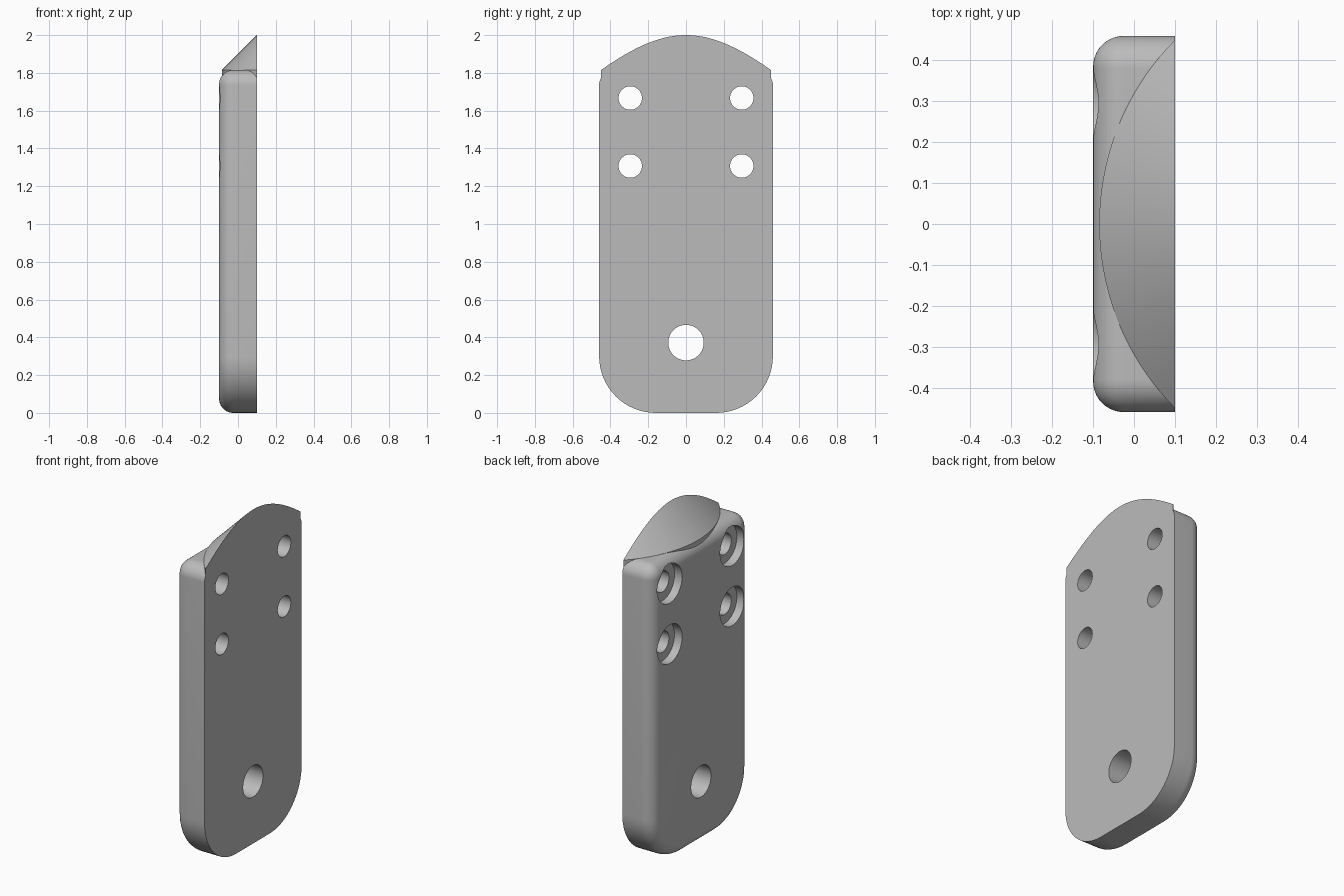
import bpy, bmesh
from math import sin, cos, pi, radians

if "Cube" in bpy.data.objects:
    bpy.data.objects.remove(bpy.data.objects["Cube"])

HALF_W, TOP, FACE, BACK = 0.46, 1.815, 0.10, -0.10
FILLET = 0.075

grey = bpy.data.materials.new("plain grey")
grey.use_nodes = True
grey.diffuse_color = (0.5, 0.5, 0.5, 1)
grey.node_tree.nodes["Principled BSDF"].inputs["Base Color"].default_value = (0.5, 0.5, 0.5, 1)


def loft(name, rings):
    """Closed solid through a list of rings with equal point counts."""
    bm = bmesh.new()
    loops = [[bm.verts.new(p) for p in ring] for ring in rings]
    n = len(loops[0])
    for a, b in zip(loops, loops[1:]):
        for i in range(n):
            j = (i + 1) % n
            bm.faces.new((a[i], a[j], b[j], b[i]))
    bm.faces.new(loops[0])
    bm.faces.new(loops[-1])
    bmesh.ops.recalc_face_normals(bm, faces=bm.faces)
    mesh = bpy.data.meshes.new(name)
    bm.to_mesh(mesh)
    bm.free()
    mesh.materials.append(grey)
    ob = bpy.data.objects.new(name, mesh)
    bpy.context.collection.objects.link(ob)
    return ob


def outline(x, inset):
    """Rounded outline: small radius on top corners, large on bottom ones."""
    pts = []
    corners = ((1, 1, 0.08), (-1, 1, 0.08), (-1, -1, 0.30), (1, -1, 0.30))
    for q, (sy, sz, r) in enumerate(corners):
        cy = sy * (HALF_W - r)
        cz = TOP - r if sz > 0 else r
        for k in range(17):
            a = (q + k / 16) * pi / 2
            pts.append((x, cy + (r - inset) * cos(a), cz + (r - inset) * sin(a)))
    return pts


def circle_x(x, r, y, z, n=48):
    return [(x, y + r * cos(2 * pi * i / n), z + r * sin(2 * pi * i / n)) for i in range(n)]


def circle_z(z, r, x, n=192):
    return [(x + r * cos(2 * pi * i / n), r * sin(2 * pi * i / n), z) for i in range(n)]


def combine(ob, other, operation):
    mod = ob.modifiers.new(operation.title(), "BOOLEAN")
    mod.operation, mod.object, mod.solver = operation, other, "EXACT"
    bpy.context.view_layer.objects.active = ob
    bpy.ops.object.modifier_apply(modifier=mod.name)
    bpy.data.objects.remove(other)


# Plate with a fillet around its back edge
rings = [outline(0.2, 0)]
for k in range(11):
    a = k / 10 * pi / 2
    rings.append(outline(BACK + FILLET * (1 - sin(a)), FILLET * (1 - cos(a))))
plate = loft("mounting_plate", rings)

# Conical crest on the top
axis = 0.555
crest = loft("crest", [circle_z(1.5, 0.64, axis), circle_z(TOP, 0.64, axis),
                       circle_z(TOP + 0.285, 0.355, axis)])
combine(plate, crest, "UNION")

# Flat mounting face
trim = loft("trim", [[(x, y, z) for y, z in ((-2, -1), (2, -1), (2, 3), (-2, 3))]
                     for x in (FACE, 2)])
combine(plate, trim, "DIFFERENCE")

# Four counterbored screw holes
for y in (-0.295, 0.295):
    for z in (1.307, 1.667):
        cutter = loft("screw_hole", [circle_x(x, r, y, z) for x, r in
                                     ((-0.3, 0.115), (-0.05, 0.115), (-0.05, 0.062), (0.3, 0.062))])
        combine(plate, cutter, "DIFFERENCE")

# Large lower hole
cutter = loft("lower_hole", [circle_x(x, 0.094, 0, 0.372, 64) for x in (-0.3, 0.3)])
combine(plate, cutter, "DIFFERENCE")

bpy.ops.object.select_all(action="DESELECT")
plate.select_set(True)
bpy.context.view_layer.objects.active = plate
bpy.ops.object.shade_smooth_by_angle(angle=radians(30))
